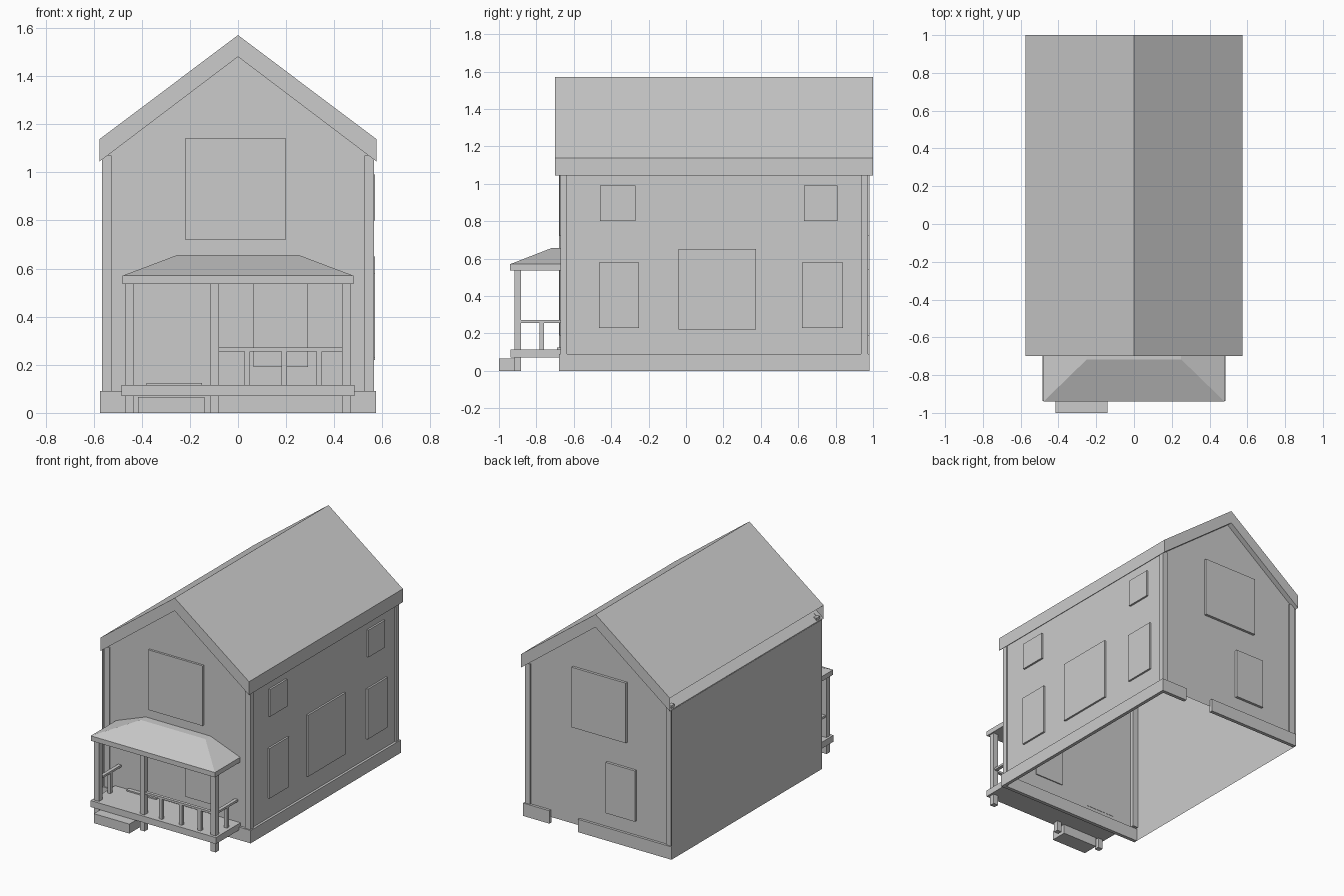
import bpy, bmesh

def mesh_object(name, verts, faces):
    me = bpy.data.meshes.new(name)
    me.from_pydata(verts, [], faces)
    bm = bmesh.new()
    bm.from_mesh(me)
    bmesh.ops.recalc_face_normals(bm, faces=bm.faces)
    bm.to_mesh(me)
    bm.free()
    ob = bpy.data.objects.new(name, me)
    bpy.context.collection.objects.link(ob)
    return ob

BOX_FACES = [(0, 1, 2, 3), (4, 5, 6, 7), (0, 1, 5, 4), (1, 2, 6, 5), (2, 3, 7, 6), (3, 0, 4, 7)]

def frustum(name, lo, hi):
    """lo / hi are (x0, x1, y0, y1, z) rectangles."""
    v = []
    for x0, x1, y0, y1, z in (lo, hi):
        v += [(x0, y0, z), (x1, y0, z), (x1, y1, z), (x0, y1, z)]
    return mesh_object(name, v, BOX_FACES)

def box(name, x0, x1, y0, y1, z0, z1):
    return frustum(name, (x0, x1, y0, y1, z0), (x0, x1, y0, y1, z1))

def roof_z(x, apex):
    return apex - abs(x) * 0.752

# Gable end walls (open shell, no floor)
L, R = -0.565, 0.557
for name, y in (("front_wall", -0.662), ("back_wall", 0.962)):
    mesh_object(name, [(L, y, 0.04), (R, y, 0.04), (R, y, roof_z(R, 1.48)),
                       (0, y, 1.485), (L, y, roof_z(L, 1.48))], [(0, 1, 2, 3, 4)])

# Side walls: the left one is a single plain sheet
mesh_object("right_wall", [(R, -0.662, 0.04), (R, 0.962, 0.04), (R, 0.962, 1.06), (R, -0.662, 1.06)], [(0, 1, 2, 3)])
mesh_object("left_wall", [(-0.574, -0.68, 0), (-0.574, 0.98, 0), (-0.574, 0.98, 1.05), (-0.574, -0.68, 1.05)], [(0, 1, 2, 3)])

# Corner boards
for sx, side in ((-1, "left"), (1, "right")):
    for y0, y1, end in ((-0.672, -0.635, "front"), (0.935, 0.972, "back")):
        x0, x1 = sorted((sx * 0.525, sx * 0.566))
        box(f"{end}_{side}_corner_board", x0, x1, y0, y1, 0.09, 1.07)

# Foundation band, with the gap at the back
box("front_foundation", -0.574, 0.574, -0.68, -0.655, 0, 0.09)
box("right_foundation", 0.55, 0.574, -0.68, 0.98, 0, 0.09)
box("back_foundation_right", 0.37, 0.574, 0.955, 0.98, 0, 0.09)
box("back_foundation_left", -0.574, 0.15, 0.955, 0.98, 0, 0.09)

# Gabled roof slab with its left eave end left open
outline = [(-0.575, 1.045), (-0.575, 1.138), (0, 1.57), (0.575, 1.138), (0.575, 1.045), (0, 1.48)]
rv = [(x, y, z) for y in (-0.7, 1.0) for x, z in outline]
rf = [(0, 1, 2, 5), (2, 3, 4, 5), (6, 7, 8, 11), (8, 9, 10, 11)]
rf += [(i, (i + 1) % 6, (i + 1) % 6 + 6, i + 6) for i in range(1, 6)]
mesh_object("roof", rv, rf)

# Windows on the right side: y range, z range
for i, (y0, y1, z0, z1) in enumerate([(-0.46, -0.27, 0.80, 0.99), (0.63, 0.81, 0.80, 0.99),
                                      (-0.465, -0.25, 0.23, 0.58), (0.62, 0.84, 0.23, 0.58),
                                      (-0.04, 0.375, 0.22, 0.65)]):
    box(f"side_window_{i}", 0.55, 0.57, y0, y1, z0, z1)

# Windows on the gable ends
box("front_upper_window", -0.22, 0.2, -0.677, -0.655, 0.72, 1.14)
box("back_upper_window", -0.22, 0.2, 0.955, 0.98, 0.72, 1.14)
box("front_lower_window", 0.065, 0.29, -0.677, -0.655, 0.19, 0.545)
box("back_lower_window", -0.29, -0.065, 0.955, 0.98, 0.19, 0.545)

# Porch deck, step and threshold
box("porch_deck", -0.485, 0.485, -0.937, -0.665, 0.07, 0.115)
box("porch_step", -0.415, -0.14, -1.0, -0.885, 0, 0.066)
box("door_threshold", -0.38, -0.15, -0.69, -0.66, 0.115, 0.124)

# Posts and the legs below them
for i, (x0, x1) in enumerate([(-0.47, -0.432), (-0.116, -0.08), (0.432, 0.47)]):
    box(f"porch_post_{i}", x0, x1, -0.918, -0.882, 0.115, 0.54)
    box(f"porch_leg_{i}", x0, x1, -0.918, -0.882, 0, 0.07)

# Railings and balusters
box("front_rail", -0.08, 0.432, -0.911, -0.889, 0.256, 0.271)
for i, x in enumerate((0.038, 0.192, 0.338)):
    box(f"front_baluster_{i}", x - 0.012, x + 0.012, -0.911, -0.889, 0.115, 0.256)
for sx, side in ((-1, "left"), (1, "right")):
    c = sx * 0.451
    box(f"{side}_rail", c - 0.012, c + 0.012, -0.882, -0.662, 0.256, 0.271)
    box(f"{side}_baluster", c - 0.011, c + 0.011, -0.782, -0.76, 0.115, 0.256)

# Hipped porch roof
box("porch_roof_fascia", -0.48, 0.48, -0.941, -0.662, 0.536, 0.57)
frustum("porch_roof", (-0.48, 0.48, -0.941, -0.662, 0.57), (-0.25, 0.25, -0.717, -0.662, 0.657))
